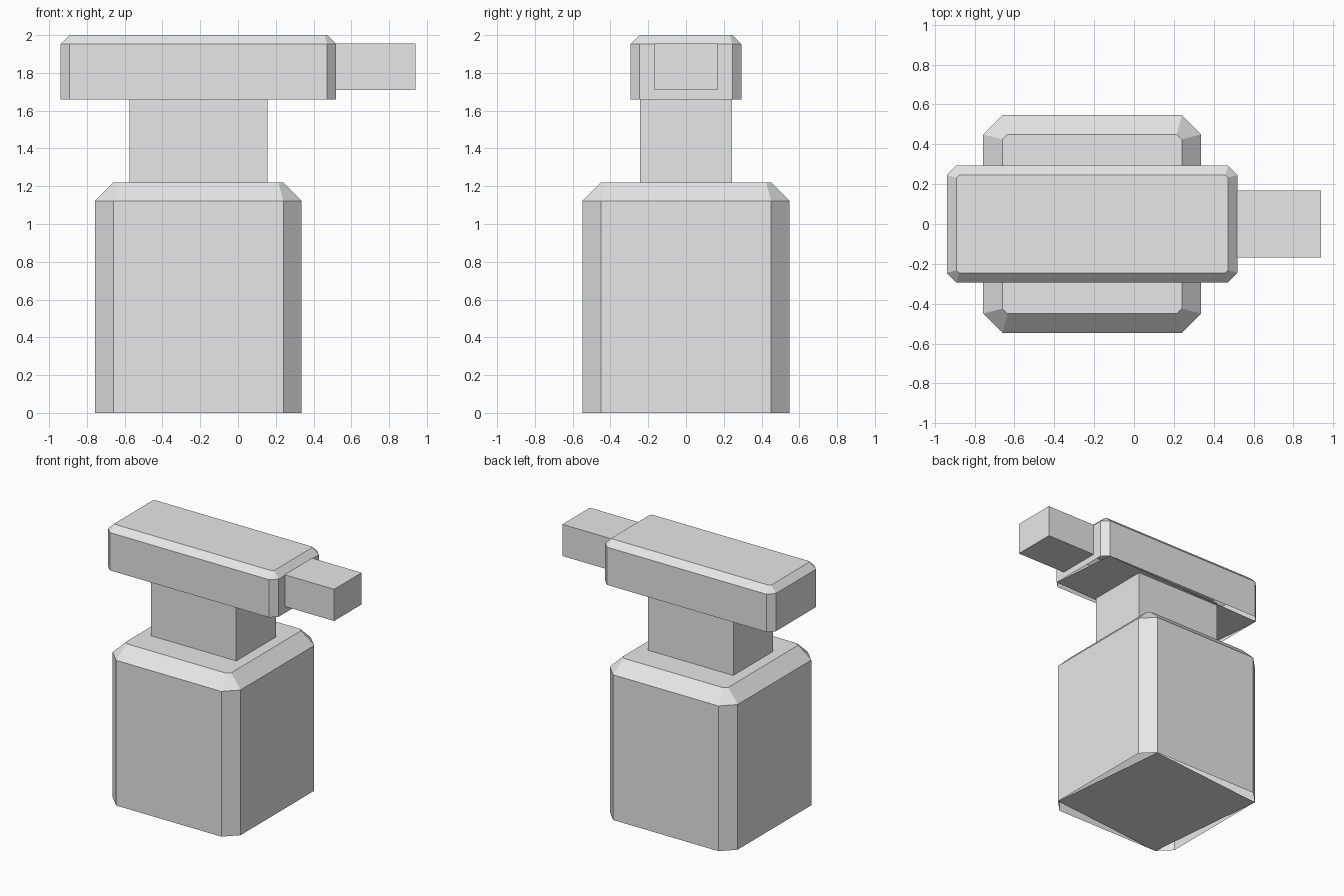
import bpy
import bmesh

cube = bpy.data.objects.get("Cube")
if cube:
    bpy.data.objects.remove(cube, do_unlink=True)

grey = bpy.data.materials.new("light_grey")
grey.use_nodes = True
colour = (0.8, 0.8, 0.8, 1)
grey.diffuse_color = colour
grey.node_tree.nodes["Principled BSDF"].inputs["Base Color"].default_value = colour

AXIS_X = -0.21  # centre line of the bottle


def finish(name, bm):
    bmesh.ops.recalc_face_normals(bm, faces=bm.faces)
    mesh = bpy.data.meshes.new(name)
    bm.to_mesh(mesh)
    bm.free()
    mesh.materials.append(grey)
    obj = bpy.data.objects.new(name, mesh)
    bpy.context.collection.objects.link(obj)
    return obj


def octagon(bm, hx, hy, cut, z):
    """Ring of a rectangle with cut corners, counter-clockwise."""
    pts = [(hx, hy - cut), (hx - cut, hy), (cut - hx, hy), (-hx, hy - cut),
           (-hx, cut - hy), (cut - hx, -hy), (hx - cut, -hy), (hx, cut - hy)]
    return [bm.verts.new((AXIS_X + x, y, z)) for x, y in pts]


def chamfered_block(name, hx, hy, z0, z1, cut):
    """Block with chamfered uprights and top; the base is a four-cornered plate."""
    bm = bmesh.new()
    rings = [octagon(bm, hx, hy, cut, z0),
             octagon(bm, hx, hy, cut, z1 - cut),
             octagon(bm, hx - cut, hy - cut, cut * 0.26, z1)]
    for low, high in zip(rings, rings[1:]):
        for i in range(8):
            j = (i + 1) % 8
            bm.faces.new((low[i], low[j], high[j], high[i]))
    bm.faces.new(rings[-1])
    bm.faces.new(rings[0][1::2][::-1])
    return finish(name, bm)


def box(name, low, high):
    bm = bmesh.new()
    bmesh.ops.create_cube(bm, size=1)
    for v in bm.verts:
        v.co = [(a + b) / 2 + c * (b - a) for a, b, c in zip(low, high, v.co)]
    return finish(name, bm)


# Bottle body and pump head
chamfered_block("bottle_body", 0.547, 0.547, 0, 1.22, 0.097)
chamfered_block("pump_head", 0.73, 0.293, 1.66, 2.0, 0.048)

# Neck and spout, each sunk slightly into its neighbours
box("neck", (-0.575, -0.243, 1.2), (0.155, 0.243, 1.68))
box("spout", (0.5, -0.168, 1.71), (0.94, 0.168, 1.955))
